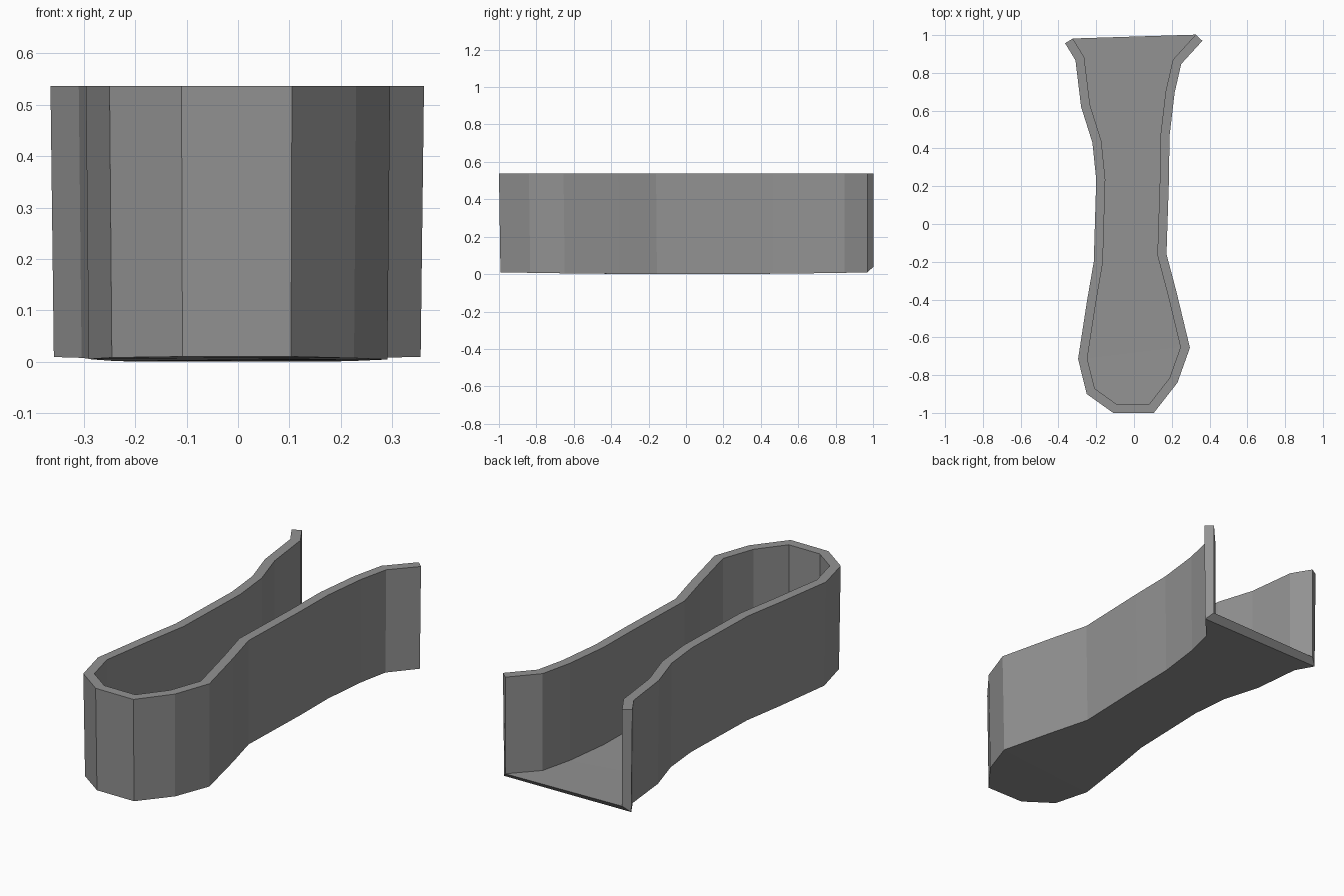
import bpy, bmesh
from mathutils import Vector

if "Cube" in bpy.data.objects:
    bpy.data.objects.remove(bpy.data.objects["Cube"])

# Outer outline of the channel, from back left round the front to back right
OUTLINE = [(-.365, .957), (-.31, .867), (-.28, .62), (-.22, .43), (-.2, .235),
           (-.213, -.2), (-.25, -.415), (-.296, -.715), (-.25, -.9), (-.11, -1),
           (.105, -1), (.23, -.84), (.296, -.655), (.225, -.36), (.172, -.16),
           (.185, .235), (.188, .465), (.215, .695), (.25, .847), (.362, .97)]
WALL, FLOOR, TOP = 0.048, 0.04, 0.537


def offset_inward(points, dist):
    """Mitred offset to the left of an open polyline."""
    pts = [Vector(p) for p in points]
    normals = []
    for a, b in zip(pts, pts[1:]):
        d = (b - a).normalized()
        normals.append(Vector((-d.y, d.x)))
    result = []
    for i, p in enumerate(pts):
        n1 = normals[max(i - 1, 0)]
        n2 = normals[min(i, len(normals) - 1)]
        result.append(p + (n1 + n2) * dist / (1 + n1.dot(n2)))
    return result


bm = bmesh.new()


def ring(points, z, bow=0.0, sx=1.0, sy=1.0):
    return [bm.verts.new((x * sx, y * sy + 1 - sy, z + bow * y * y))
            for x, y in points]


def bridge(a, b):
    for i in range(len(a) - 1):
        bm.faces.new((a[i], a[i + 1], b[i + 1], b[i]))


# The outside has a slight draft and a barely bowed base
inner = offset_inward(OUTLINE, WALL)
outer_top = ring(OUTLINE, TOP)
outer_low = ring(OUTLINE, 0, .01, .982, .996)
inner_top = ring(inner, TOP)
inner_low = ring(inner, FLOOR - .005, .005)

# Walls and upper rim
bridge(outer_top, outer_low)
bridge(inner_low, inner_top)
bridge(inner_top, outer_top)

# Floor, underside and top, in strips across the channel
half = len(OUTLINE) // 2
for loop in (outer_low, inner_low):
    bridge(loop[:half], loop[::-1][:half])

# Open back end: two wall ends and the floor edge
for i in (0, -1):
    bm.faces.new((outer_top[i], outer_low[i], inner_low[i], inner_top[i]))
bm.faces.new((outer_low[0], outer_low[-1], inner_low[-1], inner_low[0]))

bmesh.ops.recalc_face_normals(bm, faces=bm.faces)
mesh = bpy.data.meshes.new("open_channel")
bm.to_mesh(mesh)
bm.free()

# Dark grey finish
grey = bpy.data.materials.new("dark_grey")
grey.diffuse_color = (.29, .29, .29, 1)
grey.use_nodes = True
grey.node_tree.nodes["Principled BSDF"].inputs["Base Color"].default_value = grey.diffuse_color
mesh.materials.append(grey)
channel = bpy.data.objects.new("open_channel", mesh)
bpy.context.collection.objects.link(channel)
